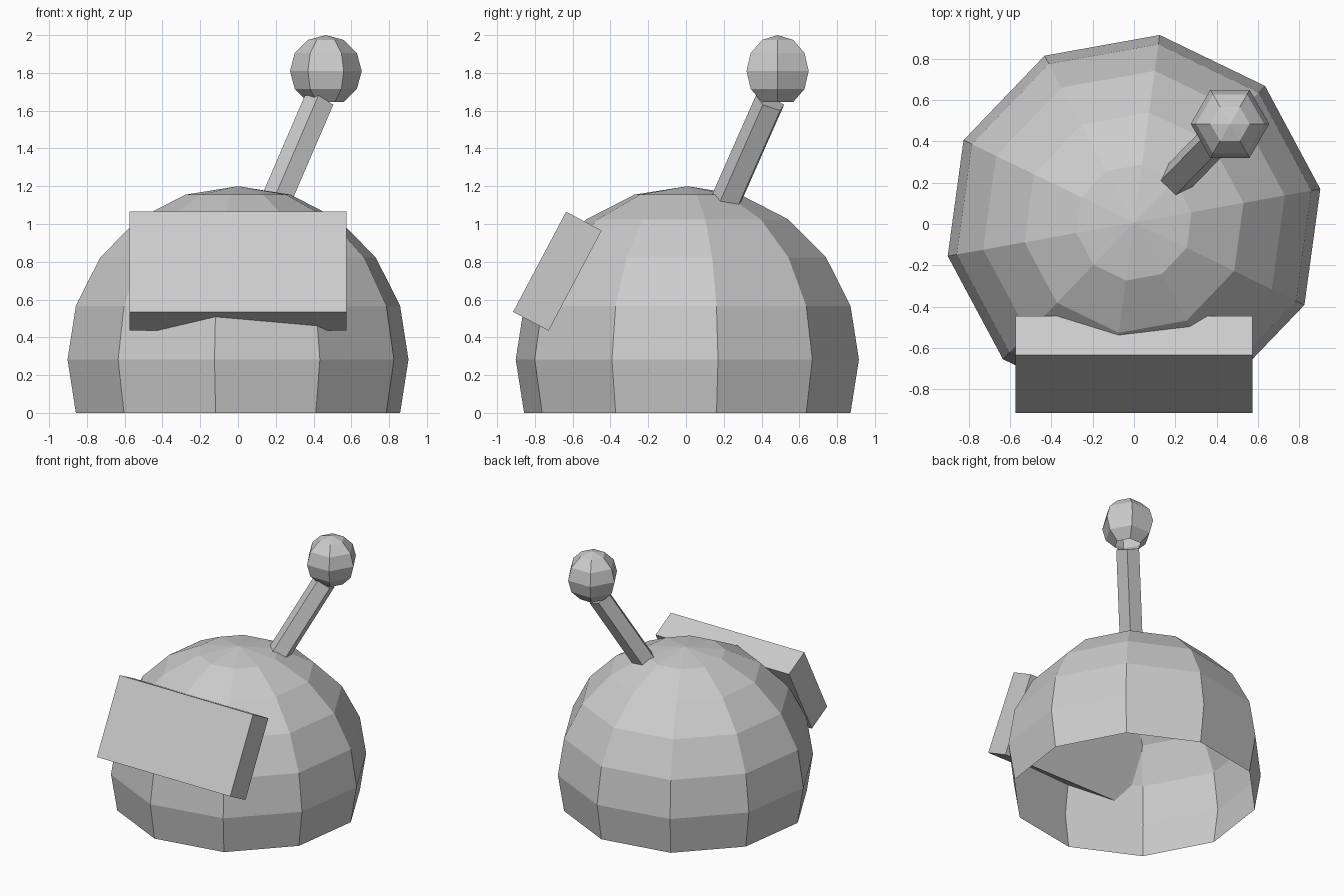
import bpy
import bmesh
from math import sin, cos, radians, pi
from mathutils import Vector, Matrix

if "Cube" in bpy.data.objects:
    bpy.data.objects.remove(bpy.data.objects["Cube"])


def finish(name, bm):
    bmesh.ops.recalc_face_normals(bm, faces=bm.faces)
    mesh = bpy.data.meshes.new(name)
    bm.to_mesh(mesh)
    bm.free()
    obj = bpy.data.objects.new(name, mesh)
    bpy.context.collection.objects.link(obj)
    return obj


def cut_sphere(name, centre, radius, sides, latitudes, turn=0):
    """Faceted sphere, open below the first latitude, closed at the top pole."""
    bm = bmesh.new()
    c = Vector(centre)
    rings = []
    for lat in map(radians, latitudes):
        ring = []
        for i in range(sides):
            a = radians(turn) + 2 * pi * i / sides
            ring.append(bm.verts.new(c + radius * Vector(
                (cos(lat) * cos(a), cos(lat) * sin(a), sin(lat)))))
        rings.append(ring)
    pole = bm.verts.new(c + Vector((0, 0, radius)))
    for i in range(sides):
        j = (i + 1) % sides
        for lo, hi in zip(rings, rings[1:]):
            bm.faces.new((lo[i], lo[j], hi[j], hi[i]))
        bm.faces.new((rings[-1][i], rings[-1][j], pole))
    return finish(name, bm)


# Ten-sided hollow dome
cut_sphere("dome", (0, 0.007, 0.283), 0.917, 10, range(-18, 90, 18), 10.2)

# Six-sided knob on the end of the stalk
cut_sphere("knob", (0.465, 0.485, 1.81), 0.19, 6, range(-60, 90, 30))

# Five-sided leaning stalk, one flat side facing the front left
start, end = Vector((0.205, 0.215, 1.12)), Vector((0.431, 0.447, 1.645))
axis = (end - start).normalized()
side = axis.cross(Vector((0, 0, 1))).normalized()
back = side.cross(axis)
if back.x < 0:
    back = -back
bm = bmesh.new()
loops = [[bm.verts.new(p + 0.085 * (cos(a) * back + sin(a) * side))
          for a in (2 * pi * k / 5 for k in range(5))] for p in (start, end)]
for k in range(5):
    m = (k + 1) % 5
    bm.faces.new((loops[0][k], loops[0][m], loops[1][m], loops[1][k]))
for loop in loops:
    bm.faces.new(loop)
finish("stalk", bm)

# Tilted block set into the front of the dome
bm = bmesh.new()
bmesh.ops.create_cube(bm, size=1, matrix=(
    Matrix.Translation((0, -0.681, 0.75))
    @ Matrix.Rotation(radians(-27.9), 4, 'X')
    @ Matrix.Diagonal((1.148, 0.213, 0.6, 1))))
finish("front_block", bm)
